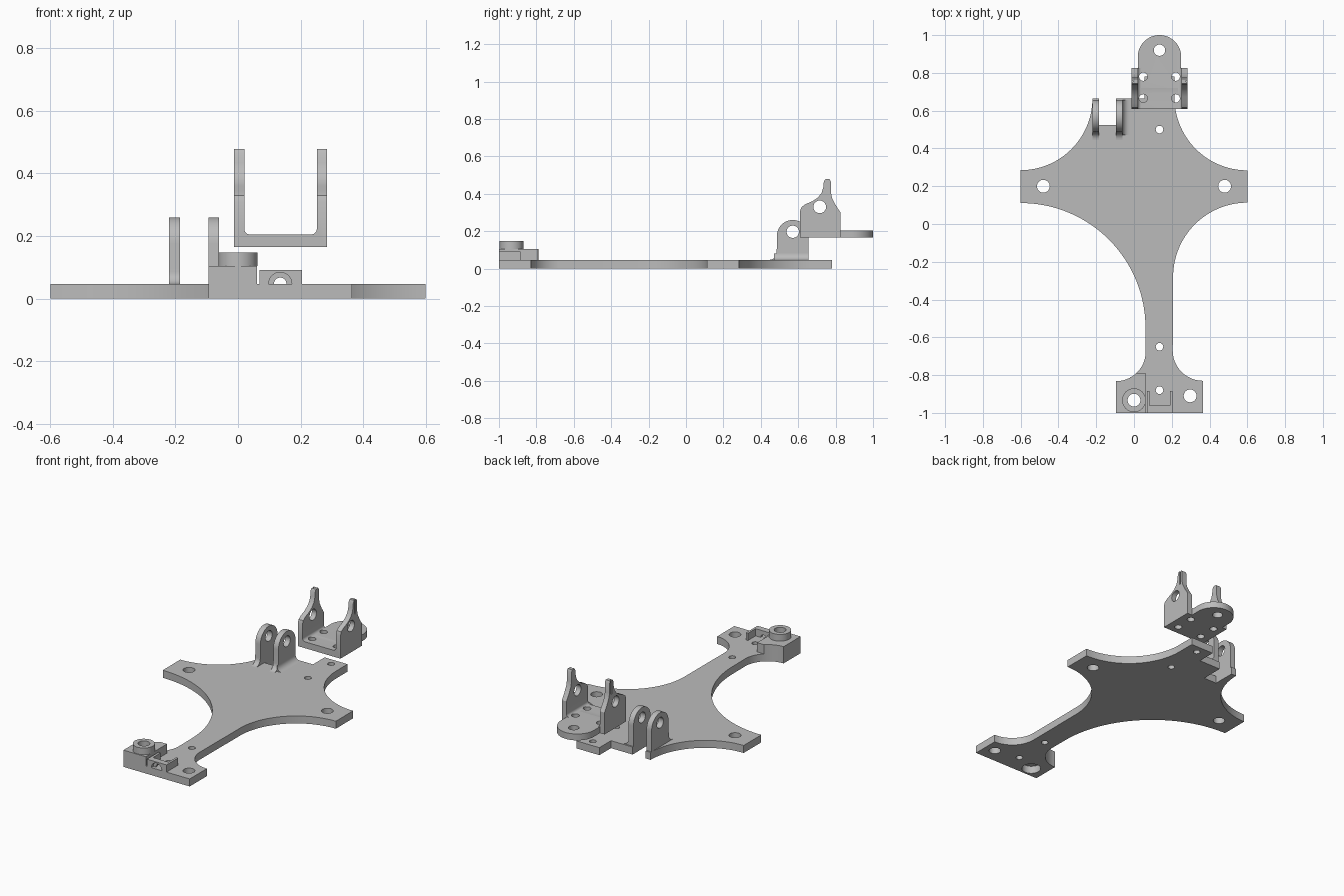
import bpy, bmesh
from math import cos, sin, radians
from mathutils import Vector

cube = bpy.data.objects.get("Cube")
if cube:
    bpy.data.objects.remove(cube, do_unlink=True)

GREY = (0.5, 0.5, 0.5, 1)
mat = bpy.data.materials.new("plain grey")
mat.use_nodes = True
mat.diffuse_color = GREY
mat.node_tree.nodes["Principled BSDF"].inputs["Base Color"].default_value = GREY


def arc(cx, cy, r, a0, a1, n=20):
    """Points along an arc, angles in degrees."""
    angles = [radians(a0 + (a1 - a0) * i / n) for i in range(n + 1)]
    return [(cx + r * cos(a), cy + r * sin(a)) for a in angles]


def prism(name, pts, axis, lo, hi):
    """Extrude a closed outline along one axis."""
    place = {"x": lambda p, h: (h, p[0], p[1]),
             "y": lambda p, h: (p[0], h, p[1]),
             "z": lambda p, h: (p[0], p[1], h)}[axis]
    bm = bmesh.new()
    face = bm.faces.new([bm.verts.new(place(p, lo)) for p in pts])
    top = bmesh.ops.extrude_face_region(bm, geom=[face])["geom"]
    bmesh.ops.translate(bm, verts=[v for v in top if isinstance(v, bmesh.types.BMVert)],
                        vec=Vector(place((0, 0), hi - lo)))
    bmesh.ops.remove_doubles(bm, verts=bm.verts, dist=0.0002)
    bmesh.ops.recalc_face_normals(bm, faces=bm.faces)
    mesh = bpy.data.meshes.new(name)
    bm.to_mesh(mesh)
    bm.free()
    mesh.materials.append(mat)
    ob = bpy.data.objects.new(name, mesh)
    bpy.context.collection.objects.link(ob)
    return ob


def box(name, x0, x1, y0, y1, z0, z1):
    return prism(name, [(x0, y0), (x1, y0), (x1, y1), (x0, y1)], "z", z0, z1)


def rod(a, b, r, axis, lo, hi):
    return prism("cutter", arc(a, b, r, 0, 360, 32)[:-1], axis, lo, hi)


def combine(ob, others, operation="DIFFERENCE"):
    """Boolean the helper solids into ob, then remove them."""
    for other in others:
        other.hide_render = True
        mod = ob.modifiers.new("cut", "BOOLEAN")
        mod.operation, mod.solver, mod.object = operation, "EXACT", other
        graph = bpy.context.evaluated_depsgraph_get()
        mesh = bpy.data.meshes.new_from_object(ob.evaluated_get(graph))
        ob.modifiers.clear()
        ob.data = mesh
        bpy.data.objects.remove(other, do_unlink=True)


T = 0.047           # plate thickness
CX = 0.135          # centre line of the spine and bracket

# Base plate: four-armed outline with concave sides, a foot and a rear tab
outline = (arc(-0.095, -0.675, 0.157, -90, 0)
           + arc(-0.6, -0.55, 0.661, 0, 90, 40)
           + arc(-0.6, 0.665, 0.38, -90, 0, 30)
           + [(-0.185, 0.665), (-0.185, 0.525), (-0.095, 0.525), (-0.095, 0.665),
              (0.055, 0.665), (0.055, 0.78), (0.214, 0.78)]
           + arc(0.6, 0.67, 0.386, 180, 270, 30)
           + arc(0.6, -0.28, 0.393, 90, 180, 30)
           + arc(0.365, -0.67, 0.16, 180, 270)
           + [(0.365, -1), (-0.095, -1)])
plate = prism("base_plate", outline, "z", 0, T)
holes = [(-0.48, 0.2, 0.034), (0.48, 0.2, 0.034), (0.297, -0.91, 0.034),
         (CX, 0.5, 0.02), (CX, 0.73, 0.02), (CX, -0.65, 0.02), (CX, -0.88, 0.02),
         (0, -0.933, 0.055)]
combine(plate, [rod(x, y, r, "z", -0.1, 0.1) for x, y, r in holes])

# Corner block on the foot, following the foot's curved edge
block = prism("corner_block",
              arc(-0.095, -0.675, 0.157, -90, -47) + [(0.06, -0.79), (0.06, -1), (-0.095, -1)],
              "z", T, 0.105)
combine(block, [rod(0, -0.933, 0.034, "z", 0, 0.2)])

# Raised ring on the block
ring = prism("raised_ring", arc(0, -0.933, 0.063, 0, 360, 40)[:-1], "z", 0.105, 0.147)
combine(ring, [rod(0, -0.933, 0.034, "z", 0, 0.2)])

# Small U-shaped holder with a stepped half-round opening
holder = box("cable_holder", 0.068, 0.204, -1, -0.885, T, 0.092)
combine(holder, [box("cutter", 0.083, 0.19, -0.962, -0.8, 0, 0.2),
                 rod(CX, T, 0.037, "y", -1.1, -0.98),
                 rod(CX, T, 0.02, "y", -1.1, -0.8)])

# Pair of hinge lugs with a curved root at the front
lug_profile = ([(0.656, T), (0.656, 0.175)] + arc(0.571, 0.175, 0.085, 0, 180, 24)
               + arc(0.445, T + 0.04, 0.04, 0, -90, 8))
lugs = []
for side, x0 in (("right", -0.22), ("left", -0.095)):
    lug = prism(side + "_hinge_lug", lug_profile, "x", x0, x0 + 0.035)
    combine(lug, [rod(0.571, 0.197, 0.033, "x", -0.5, 0.5)])
    lugs.append(lug)

# Curved root along the inner side of the left lug
root = prism("lug_root", [(-0.06, T)] + arc(-0.025, T + 0.035, 0.035, -90, -180, 8),
             "y", 0.47, 0.656)

# Bracket: a U section trimmed by the ear profile
bracket = prism("u_bracket",
                [(-0.012, 0.5), (-0.012, 0.165), (0.284, 0.165), (0.284, 0.5), (0.252, 0.5)]
                + arc(0.234, 0.223, 0.018, 0, -90, 8)
                + arc(0.038, 0.223, 0.018, -90, -180, 8) + [(0.02, 0.5)],
                "y", 0.61, 0.825)
ear = prism("cutter",
            [(0.609, 0.1), (0.609, 0.305), (0.618, 0.33), (0.64, 0.345), (0.675, 0.36),
             (0.705, 0.38), (0.725, 0.405), (0.734, 0.435), (0.737, 0.465), (0.745, 0.478),
             (0.768, 0.478), (0.775, 0.465), (0.775, 0.405), (0.782, 0.375), (0.8, 0.34),
             (0.826, 0.3), (0.826, 0.1)], "x", -0.1, 0.4)
combine(bracket, [ear], "INTERSECT")
tongue = prism("tongue", [(0.02, 0.72), (0.25, 0.72)] + arc(CX, 0.885, 0.115, 0, 180, 32),
               "z", 0.165, 0.205)
combine(bracket, [tongue], "UNION")
cutters = [rod(0.715, 0.33, 0.034, "x", -0.1, 0.4), rod(CX, 0.92, 0.03, "z", 0, 0.3)]
cutters += [rod(CX + s * 0.086, y, 0.022, "z", 0.1, 0.3)
            for s in (-1, 1) for y in (0.665, 0.78)]
# Narrow grooves on the outside of the ear tips
cutters += [box("cutter", x, x + 0.02, 0.751, 0.761, 0.39, 0.5) for x in (-0.024, 0.276)]
combine(bracket, cutters)

# Smooth the curved walls, keep the edges sharp
bpy.ops.object.select_all(action="DESELECT")
parts = [plate, block, ring, holder, root, bracket] + lugs
for ob in parts:
    ob.select_set(True)
bpy.context.view_layer.objects.active = plate
bpy.ops.object.shade_smooth_by_angle(angle=radians(30))
